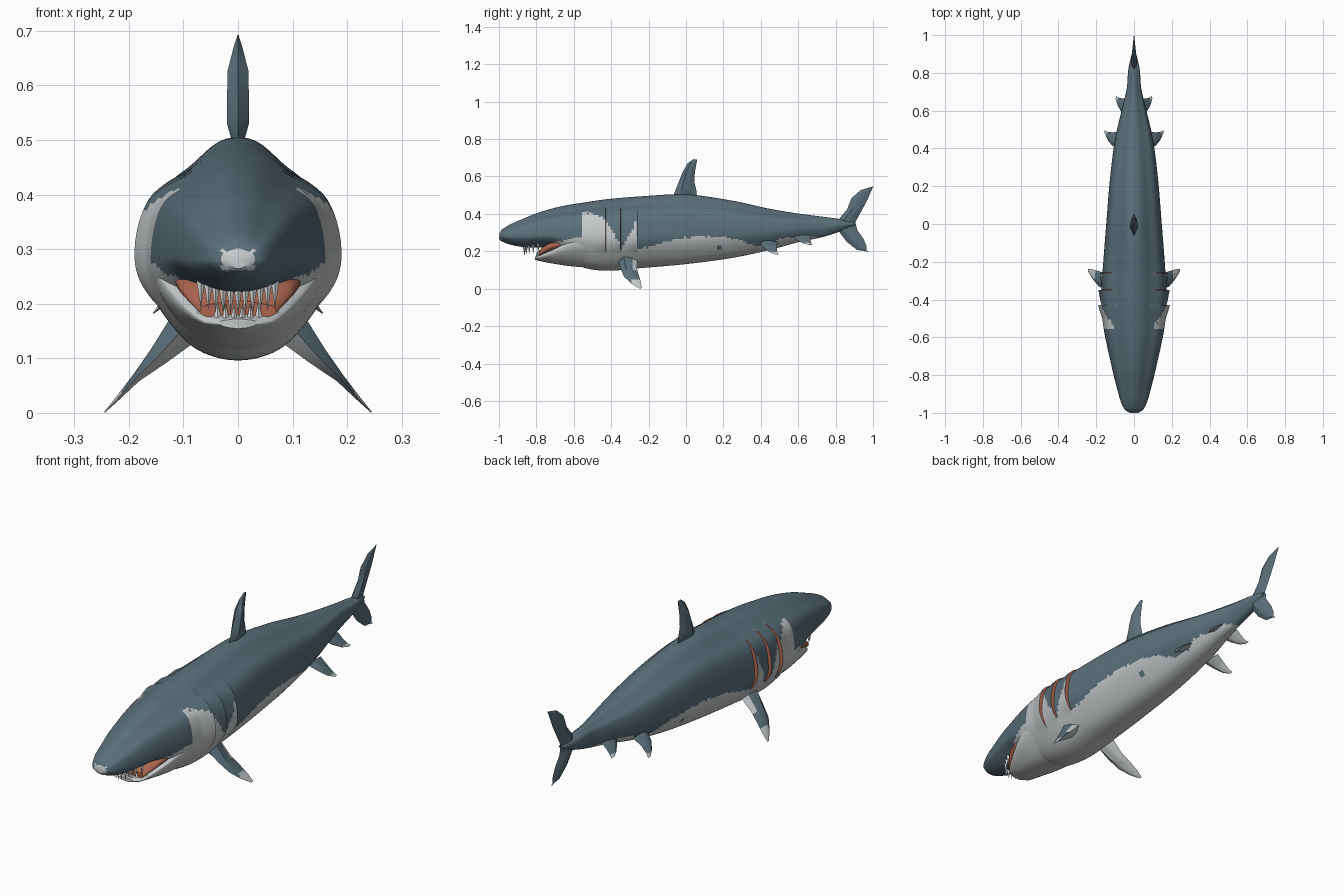
import bpy, bmesh, math, random
from mathutils import Vector, Matrix

if "Cube" in bpy.data.objects:
    bpy.data.objects.remove(bpy.data.objects["Cube"])

random.seed(4)


def material(name, rgb):
    m = bpy.data.materials.new(name)
    m.diffuse_color = (*rgb, 1)
    m.use_nodes = True
    m.node_tree.nodes["Principled BSDF"].inputs["Base Color"].default_value = m.diffuse_color
    return m


DARK, LIGHT, RED, TOOTH = 0, 1, 2, 3
MATS = [material("slate_skin", (0.105, 0.16, 0.195)), material("pale_belly", (0.56, 0.59, 0.59)),
        material("brick_flesh", (0.40, 0.13, 0.075)), material("tooth_white", (0.8, 0.82, 0.82))]


def finish(name, bm, rule, angle=None):
    """Turn a bmesh into an object, colouring faces by rule(centre, normal)."""
    bmesh.ops.recalc_face_normals(bm, faces=bm.faces)
    for f in bm.faces:
        f.material_index = rule(f.calc_center_median(), f.normal)
    me = bpy.data.meshes.new(name)
    bm.to_mesh(me)
    bm.free()
    for m in MATS:
        me.materials.append(m)
    ob = bpy.data.objects.new(name, me)
    bpy.context.collection.objects.link(ob)
    if angle:
        bpy.ops.object.select_all(action='DESELECT')
        ob.select_set(True)
        bpy.context.view_layer.objects.active = ob
        bpy.ops.object.shade_smooth_by_angle(angle=math.radians(angle))
    return ob


def loft(bm, rings):
    vs = [[bm.verts.new(p) for p in r] for r in rings]
    n = len(vs[0])
    for a, b in zip(vs, vs[1:]):
        for i in range(n):
            j = (i + 1) % n
            bm.faces.new((a[i], a[j], b[j], b[i]))
    bm.faces.new(vs[0])
    bm.faces.new(vs[-1][::-1])


def smooth_at(table, y):
    """Hermite interpolation of the rows of a table keyed on the first column."""
    n = len(table)
    k = max(i for i in range(n - 1) if table[i][0] <= y + 1e-9)

    def slope(i, c):
        a, b = table[max(i - 1, 0)], table[min(i + 1, n - 1)]
        return (b[c] - a[c]) / (b[0] - a[0])
    a, b = table[k], table[k + 1]
    h = b[0] - a[0]
    t = (y - a[0]) / h
    return [(2*t**3 - 3*t*t + 1) * a[c] + (t**3 - 2*t*t + t) * h * slope(k, c)
            + (3*t*t - 2*t**3) * b[c] + (t**3 - t*t) * h * slope(k + 1, c) for c in range(1, len(a))]


def linear_at(table, y):
    for (y0, v0), (y1, v1) in zip(table, table[1:]):
        if y0 <= y <= y1:
            return v0 + (v1 - v0) * (y - y0) / (y1 - y0)
    return table[0][1] if y < table[0][0] else table[-1][1]


# Shared 14-sided cross-section, softened by interpolation
half = [(.19, 1), (.54, .8), (.88, .55), (1, 0), (.88, -.4), (.54, -.83), (.19, -1)]
LOOP = half + [(-x, z) for x, z in reversed(half)]
SUB = 6


def unit_section():
    out, n = [], len(LOOP)
    for i in range(n):
        p = [Vector(LOOP[(i + k) % n]) for k in (-1, 0, 1, 2)]
        for s in range(SUB):
            t = s / SUB
            out.append(0.5 * (2*p[1] + (p[2] - p[0]) * t + (2*p[0] - 5*p[1] + 4*p[2] - p[3]) * t*t
                              + (3*p[1] - p[0] - 3*p[2] + p[3]) * t**3))
    return out


SECTION = unit_section()
GILLS = (-.43, -.35, -.26)


def gill_push(y, z):
    """Outward flare of the overlapping gill flaps."""
    if not .2 < z < .44:
        return 0
    lift = math.sin(math.pi * (z - .2) / .24) ** .6
    return max([.016 * lift * (1 - (g - y) / .07) for g in GILLS if 0 <= g - y < .07] or [0])


def ring(table, y, gills=False):
    hw, zc, zt, zb = smooth_at(table, y)
    pts = []
    for s in SECTION:
        x, z = s.x * hw, zc + s.y * ((zt - zc) if s.y > 0 else (zc - zb))
        if gills:
            x += math.copysign(gill_push(y, z), x)
        pts.append((x, y, z))
    return pts


# Body: y, half width, widest height, top, bottom
BODY = [(-1, .022, .28, .292, .265), (-.985, .047, .28, .315, .254), (-.94, .07, .28, .342, .237),
        (-.87, .09, .28, .372, .224), (-.8, .108, .285, .4, .222), (-.72, .126, .285, .424, .218),
        (-.64, .144, .285, .442, .165), (-.55, .161, .285, .456, .117), (-.42, .175, .28, .474, .1),
        (-.25, .166, .28, .488, .113), (0, .147, .29, .499, .135), (.25, .126, .3, .466, .168),
        (.45, .1, .31, .424, .21), (.6, .066, .32, .4, .25), (.72, .038, .33, .385, .275),
        (.82, .03, .34, .372, .305), (.9, .012, .347, .355, .337)]
# Height of the border between dark back and pale belly
BORDER = [(-.76, .2), (-.74, .235), (-.56, .28), (-.55, .415), (-.44, .375), (-.4, .32), (-.36, .25),
          (-.345, .21), (-.27, .35), (-.255, .21), (-.16, .235), (-.08, .26), (.07, .28), (.2, .275),
          (.29, .26), (.36, .23), (.45, .235), (.5, .265), (.65, .285), (.72, .27), (.86, .25)]


def skin(c, n):
    if c.y < -.975:
        return LIGHT if abs(c.x) < .03 and .262 < c.z < .298 else DARK
    if any(g < c.y < g + .002 for g in GILLS) and gill_push(c.y - .0015, c.z) > .004:
        return RED
    if c.y < -.76 or math.hypot(c.y - .18, c.z - .22) < .013:
        return DARK
    return LIGHT if c.z < linear_at(BORDER, c.y) + random.uniform(-.004, .004) else DARK


ys = [-1 + 1.9 * i / 150 for i in range(151)] + [-.995, -.99, -.98]
ys = [y for y in ys if all(abs(y - g) > .004 for g in GILLS)]
ys = sorted(ys + list(GILLS) + [g + .002 for g in GILLS])
bm = bmesh.new()
loft(bm, [ring(BODY, y, True) for y in ys])
finish("body", bm, skin, 40)

# Lower jaw and mouth lining
JAW = [(-.808, .035, .164, .172, .155), (-.79, .062, .167, .178, .15), (-.72, .1, .195, .212, .137),
       (-.62, .14, .24, .26, .123), (-.52, .155, .26, .28, .116)]
MOUTH = [(-.785, .07, .185, .205, .168), (-.73, .104, .225, .25, .18), (-.62, .12, .25, .28, .19)]
for name, table, col in (("lower_jaw", JAW, LIGHT), ("mouth_lining", MOUTH, RED)):
    bm = bmesh.new()
    a, b = table[0][0], table[-1][0]
    loft(bm, [ring(table, a + (b - a) * i / 16) for i in range(17)])
    finish(name, bm, lambda c, n, col=col: col, 40)

# Teeth: two curved rows of small four-sided spikes
for name, y0, bend, z0, z1, count in (("upper_teeth", -.865, .075, .23, .18, 11),
                                      ("lower_teeth", -.797, .035, .165, .2, 10)):
    bm = bmesh.new()
    for i in range(count):
        u = -1 + 2 * i / (count - 1)
        m = Matrix.Translation((u * .068, y0 + bend * u * u, (z0 + z1) / 2 + .012 * u * u))
        bmesh.ops.create_cone(bm, cap_ends=True, segments=4, radius1=.008 if z1 > z0 else 0,
                              radius2=0 if z1 > z0 else .008, depth=abs(z1 - z0), matrix=m)
    bmesh.ops.remove_doubles(bm, verts=bm.verts, dist=1e-5)
    finish(name, bm, lambda c, n: TOOTH)


def fin(name, stations, thick_dir, rule, side=1):
    """Lens-section blade; stations are (x, lead y, lead z, trail y, trail z, half thickness)."""
    bm = bmesh.new()
    d, rings = Vector(thick_dir).normalized(), []
    for x, ly, lz, ty, tz, t in stations:
        a, b = Vector((x, ly, lz)), Vector((x, ty, tz))
        pts = [a] + [a.lerp(b, k) + d * t * s for k, s in ((.3, 1), (.65, .75))]
        pts += [b] + [a.lerp(b, k) - d * t * s for k, s in ((.65, .75), (.3, 1))]
        rings.append([(p.x * side, p.y, p.z) for p in pts])
    loft(bm, rings)
    bmesh.ops.subdivide_edges(bm, edges=bm.edges, cuts=3, use_grid_fill=True)
    finish(name, bm, rule, 35)


def all_dark(c, n):
    return DARK


# Upright fins
fin("dorsal_fin", [(0, -.075, .48, .06, .48, .006), (0, -.055, .53, .055, .528, .02),
                   (0, -.035, .58, .045, .57, .02), (0, -.015, .63, .047, .62, .019),
                   (0, .01, .672, .055, .665, .008), (0, .04, .693, .06, .69, .001)], (1, 0, 0), all_dark)
fin("tail_fin", [(0, .975, .998 - .798, .965, .196, .001), (0, .915, .207, .966, .225, .006),
                 (0, .86, .25, .95, .265, .012), (0, .81, .315, .915, .315, .015),
                 (0, .82, .375, .905, .355, .016), (0, .862, .425, .935, .41, .014),
                 (0, .885, .485, .965, .465, .01), (0, .935, .528, .985, .51, .006),
                 (0, 1, .547, .998, .54, .001)], (1, 0, 0), all_dark)


# Paired fins: pale undersides and tips
def pectoral_rule(c, n):
    if n.z < -.2:
        return LIGHT
    return LIGHT if c.z < .045 and c.y > -.29 or c.z > .1 and c.y > -.285 else DARK


for side, label in ((1, "right"), (-1, "left")):
    fin("pectoral_fin_" + label,
        [(.1, -.365, .155, -.26, .15, .032), (.145, -.35, .105, -.262, .105, .019),
         (.187, -.33, .063, -.25, .065, .008), (.22, -.29, .026, -.24, .03, .004),
         (.244, -.25, .001, -.238, .003, .001)], (1, 0, 1), pectoral_rule, side)
    fin("pelvic_fin_" + label,
        [(.075, .39, .25, .49, .25, .012), (.115, .415, .222, .485, .222, .009),
         (.14, .445, .197, .488, .198, .005), (.155, .48, .182, .495, .184, .001)], (1, 0, 1),
        lambda c, n: LIGHT if n.z < -.3 or c.z < .197 else DARK, side)
    fin("rear_fin_" + label,
        [(.04, .56, .285, .665, .285, .01), (.065, .59, .262, .665, .262, .007),
         (.085, .625, .243, .67, .244, .004), (.096, .655, .235, .678, .236, .001)], (1, 0, 1),
        lambda c, n: LIGHT if n.z < -.3 or c.z < .246 else DARK, side)
